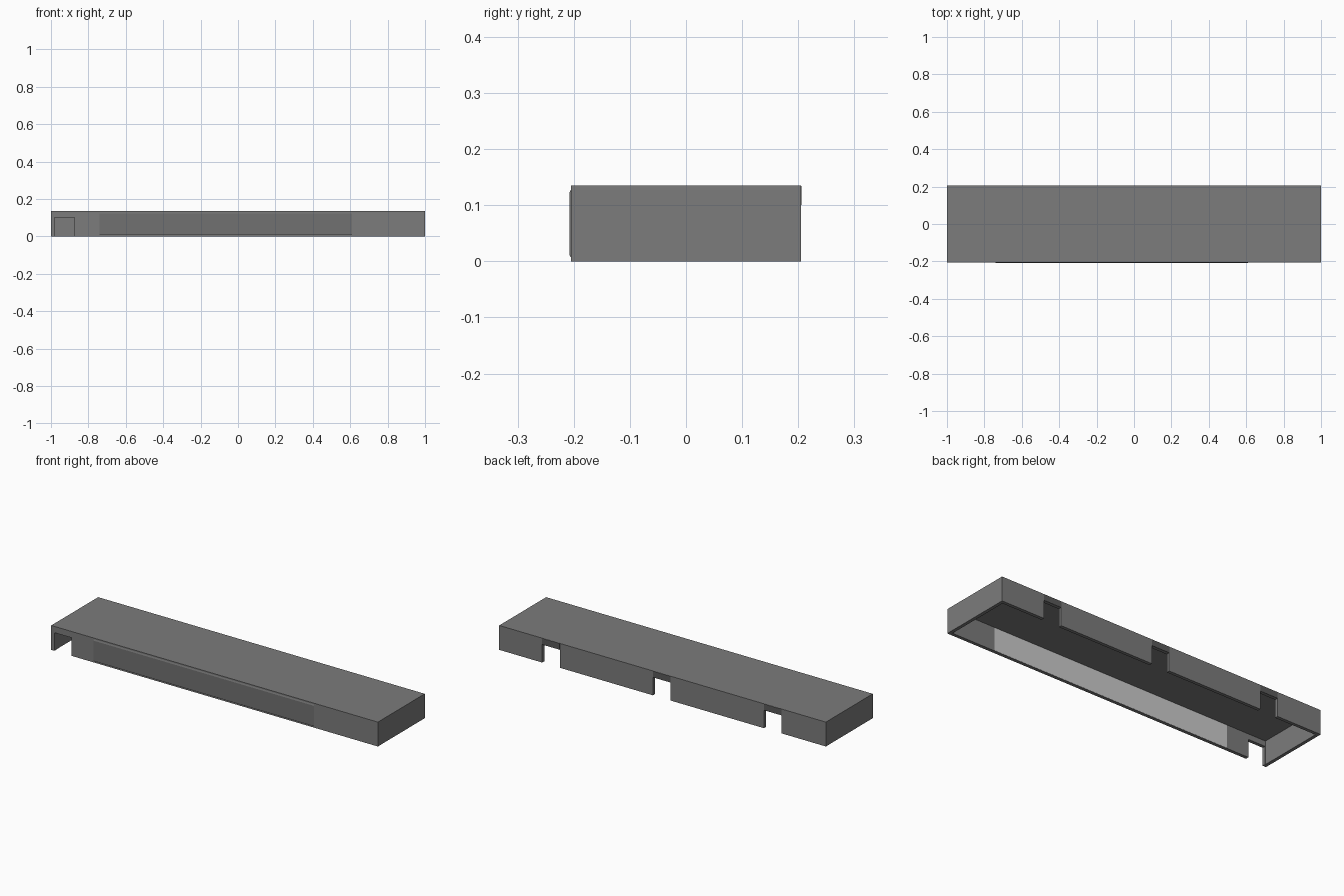
import bpy

if "Cube" in bpy.data.objects:
    bpy.data.objects.remove(bpy.data.objects["Cube"])

X, Y, H, T = 1.0, 0.205, 0.135, 0.018   # half length, half depth, height, wall thickness
DOOR_H = 0.1


def grey(name, v):
    mat = bpy.data.materials.new(name)
    mat.diffuse_color = (v, v, v, 1)
    mat.use_nodes = True
    mat.node_tree.nodes["Principled BSDF"].inputs["Base Color"].default_value = mat.diffuse_color
    return mat


dark = grey("dark_wall", 0.20)
tint = grey("tinted_window", 0.165)
pale = grey("pale_window", 0.57)
shadow = grey("lintel_dark", 0.10)


def box(name, x0, x1, y0, y1, z0, z1, mat=dark):
    bpy.ops.mesh.primitive_cube_add(size=1)
    ob = bpy.context.object
    ob.name = name
    for v in ob.data.vertices:
        v.co = (x1 if v.co.x > 0 else x0, y1 if v.co.y > 0 else y0, z1 if v.co.z > 0 else z0)
    ob.data.materials.append(mat)
    return ob


def cut(target, cutter):
    cutter.hide_render = True
    cutter.hide_set(True)
    mod = target.modifiers.new(cutter.name, 'BOOLEAN')
    mod.operation = 'DIFFERENCE'
    mod.solver = 'EXACT'
    mod.object = cutter


# Hollow shell: roof and four walls, open underneath
shell = box("building_shell", -X, X, -Y, Y, 0, H)
cut(shell, box("interior_cutter", -X + T, X - T, -Y + T, Y - T, -0.1, H - 0.005))

# Front doorway
cut(shell, box("front_door_cutter", -0.98, -0.875, -Y - 0.1, -Y + T + 0.01, -0.1, DOOR_H))

# Three back doorways, each with a dark lintel panel
for i, x in enumerate((-0.675, 0.005, 0.683)):
    cut(shell, box(f"back_door_cutter_{i}", x - 0.054, x + 0.054, Y - T - 0.01, Y + 0.1, -0.1, DOOR_H))
    box(f"back_lintel_{i}", x - 0.054, x + 0.054, Y - 0.002, Y + 0.001, DOOR_H, H - 0.001, shadow)

# Tinted window outside, with its top and bottom edges tapering to the wall
pane = box("window_outside", -0.74, 0.61, -Y - 0.003, -Y + 0.002, 0.003, 0.132, tint)
for v in pane.data.vertices:
    if v.co.y < -Y:
        v.co.z = 0.012 if v.co.z < 0.05 else 0.122

# Paler lining panel on the inside of the window wall
box("window_inside", -0.74, 0.72, -Y + T - 0.002, -Y + T + 0.001, 0.001, H - 0.006, pale)
